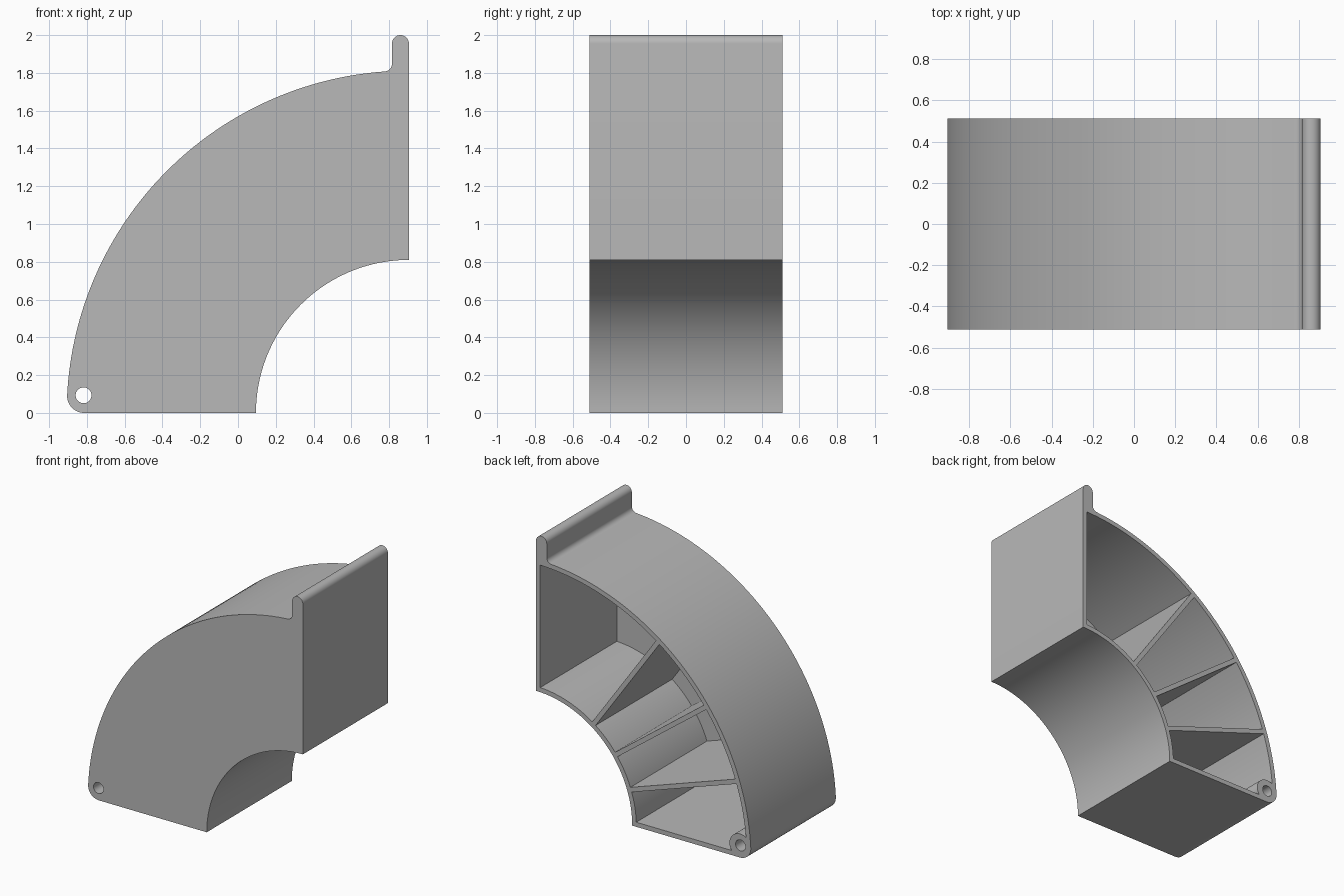
import bpy
import bmesh
from math import sin, cos, asin, atan2, sqrt, radians, pi

cube = bpy.data.objects.get("Cube")
if cube:
    bpy.data.objects.remove(cube, do_unlink=True)

CX = 0.905            # arc centre in x, also the flat side wall
R_OUT, R_IN = 1.812, 0.81
HALF = 0.512          # half depth
WALL = 0.035
FLOOR = -0.41         # inside of the thick front plate
RIBS = [18.7, 36.8, 54.8]

grey = bpy.data.materials.new("plain grey")
grey.use_nodes = True
colour = (0.48, 0.48, 0.48, 1)
grey.diffuse_color = colour
grey.node_tree.nodes["Principled BSDF"].inputs["Base Color"].default_value = colour


def arc(cx, cz, r, a0, a1, n):
    """Points along an arc, angles in radians."""
    return [(cx + r * cos(a0 + (a1 - a0) * i / n),
             cz + r * sin(a0 + (a1 - a0) * i / n)) for i in range(n + 1)]


def prism(name, points, y0, y1):
    """Extrude an x-z outline from y0 to y1."""
    bm = bmesh.new()
    face = bm.faces.new([bm.verts.new((x, y0, z)) for x, z in points])
    moved = bmesh.ops.extrude_face_region(bm, geom=[face])["geom"]
    verts = [v for v in moved if isinstance(v, bmesh.types.BMVert)]
    bmesh.ops.translate(bm, verts=verts, vec=(0, y1 - y0, 0))
    bmesh.ops.recalc_face_normals(bm, faces=bm.faces)
    mesh = bpy.data.meshes.new(name)
    bm.to_mesh(mesh)
    bm.free()
    mesh.materials.append(grey)
    obj = bpy.data.objects.new(name, mesh)
    bpy.context.collection.objects.link(obj)
    return obj


def subtract(target, cutter):
    """Cut one solid from another and discard the cutter."""
    cutter.hide_render = True
    mod = target.modifiers.new("cut", "BOOLEAN")
    mod.operation = "DIFFERENCE"
    mod.solver = "EXACT"
    mod.object = cutter
    bpy.context.view_layer.objects.active = target
    bpy.ops.object.modifier_apply(modifier=mod.name)
    bpy.data.objects.remove(cutter, do_unlink=True)


# Outline: rounded pivot corner, big arc, fillet, rounded lip, inner arc
corner_r = 0.09
corner_x = CX - sqrt((R_OUT - corner_r) ** 2 - corner_r ** 2)
corner_a = atan2(corner_r, corner_x - CX)
fillet_r, lip = 0.04, 0.045
fillet_x = CX - 2 * lip - fillet_r
fillet_z = sqrt((R_OUT + fillet_r) ** 2 - (fillet_x - CX) ** 2)
fillet_a = atan2(fillet_z, fillet_x - CX)

outline = arc(corner_x, corner_r, corner_r, 1.5 * pi, corner_a, 12)
outline += arc(CX, 0, R_OUT, corner_a, fillet_a, 64)[1:]
outline += arc(fillet_x, fillet_z, fillet_r, fillet_a - pi, 0, 8)[1:]
outline += arc(CX - lip, 2 - lip, lip, pi, 0, 16)
outline += arc(CX, 0, R_IN, pi / 2, pi, 48)
body = prism("bucket_body", outline, -HALF, HALF)

# Compartments between radial ribs, open at the back
sides = [(0, WALL)] + [(a, WALL / 2) for a in RIBS] + [(90, WALL)]
for i, ((a0, t0), (a1, t1)) in enumerate(zip(sides, sides[1:])):
    def span(r):
        return (pi - radians(a0) - asin(t0 / r), pi - radians(a1) + asin(t1 / r))
    ro, ri = R_OUT - WALL, R_IN + WALL
    lo, hi = span(ro)
    li, ui = span(ri)
    cell = prism("cell_cutter", arc(CX, 0, ro, lo, hi, 20) + arc(CX, 0, ri, ui, li, 16),
                 FLOOR, HALF + 0.1)
    if i == 0:
        # Leave the pivot boss standing in the lowest compartment
        subtract(cell, prism("boss_keep", arc(corner_x, corner_r, corner_r, 0, 2 * pi, 40)[:-1],
                             -HALF - 0.2, HALF + 0.2))
    subtract(body, cell)

# Pivot hole through the full depth
subtract(body, prism("hole_cutter", arc(corner_x - 0.003, corner_r + 0.003, 0.042, 0, 2 * pi, 32)[:-1],
                     -HALF - 0.2, HALF + 0.2))

bpy.ops.object.select_all(action="DESELECT")
body.select_set(True)
bpy.context.view_layer.objects.active = body
bpy.ops.object.shade_smooth_by_angle(angle=radians(30))
